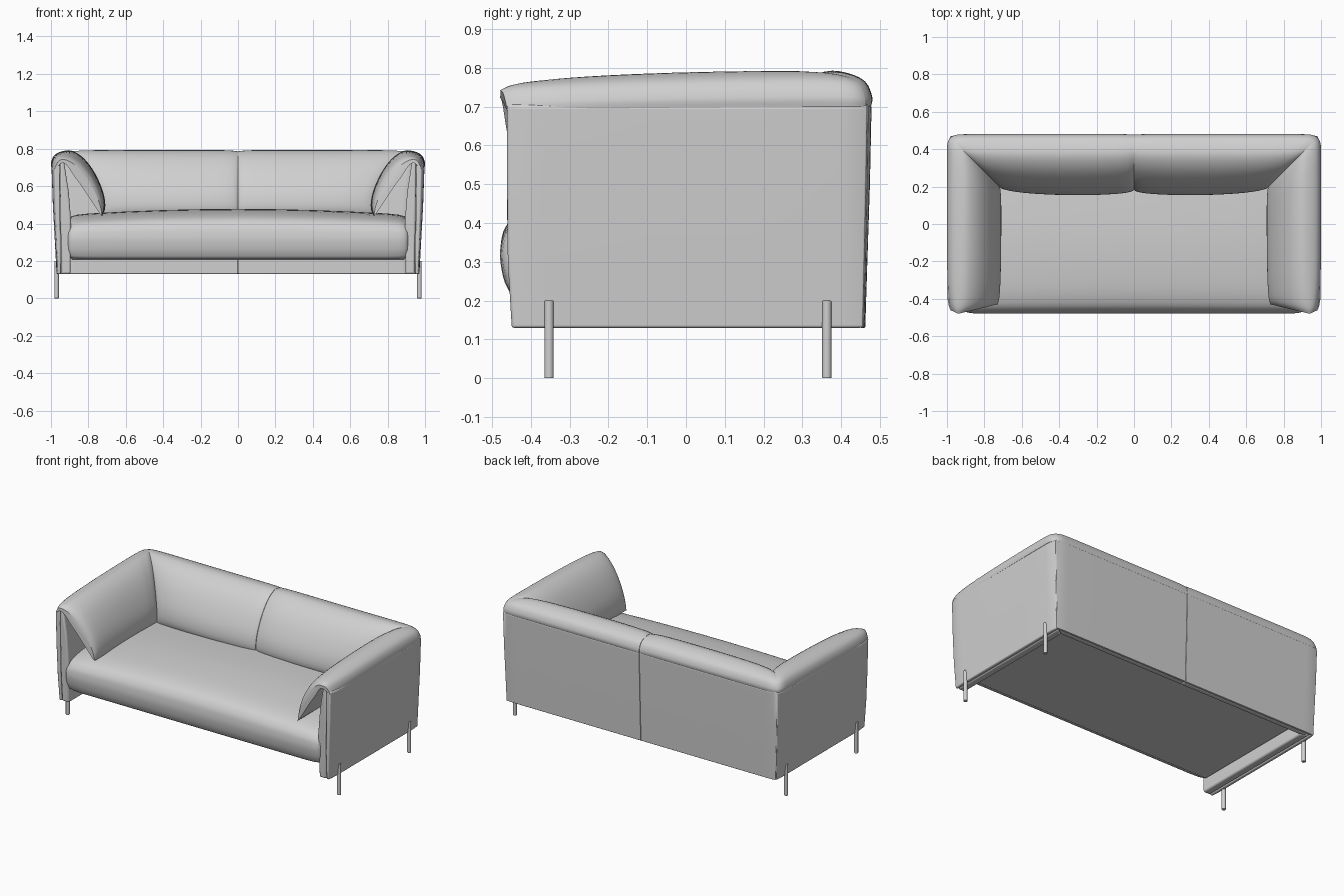
import bpy, bmesh, math
from mathutils import Vector

cube = bpy.data.objects.get("Cube")
if cube:
    bpy.data.objects.remove(cube, do_unlink=True)

fabric = bpy.data.materials.new("light_grey")
fabric.use_nodes = True
GREY = (0.63, 0.63, 0.63, 1)
fabric.diffuse_color = GREY
fabric.node_tree.nodes["Principled BSDF"].inputs["Base Color"].default_value = GREY
parts = []


def finish(name, bm, bevel=0, segments=3):
    bmesh.ops.recalc_face_normals(bm, faces=bm.faces)
    mesh = bpy.data.meshes.new(name)
    bm.to_mesh(mesh)
    bm.free()
    mesh.materials.append(fabric)
    obj = bpy.data.objects.new(name, mesh)
    bpy.context.collection.objects.link(obj)
    if bevel:
        mod = obj.modifiers.new("rounded_edges", 'BEVEL')
        mod.width = bevel
        mod.segments = segments
        mod.limit_method = 'ANGLE'
        mod.angle_limit = math.radians(40)
    parts.append(obj)


def spline(points, count):
    """Evenly sampled smooth curve through 2D points."""
    p = [Vector(q) for q in points]
    p = [2 * p[0] - p[1]] + p + [2 * p[-1] - p[-2]]
    out = []
    for i in range(count):
        f = i / (count - 1) * (len(p) - 3)
        k = min(int(f), len(p) - 4)
        t = f - k
        a, b, c, d = p[k:k + 4]
        out.append(0.5 * (2 * b + (c - a) * t + (2 * a - 5 * b + 4 * c - d) * t * t
                          + (3 * b - a - 3 * c + d) * t ** 3))
    return out


def loft(name, rings, bevel=0):
    """Skin closed rings of points and cap both ends."""
    bm = bmesh.new()
    loops = [[bm.verts.new(p) for p in ring] for ring in rings]
    n = len(loops[0])
    for a, b in zip(loops, loops[1:]):
        for i in range(n):
            j = (i + 1) % n
            bm.faces.new((a[i], a[j], b[j], b[i]))
    bm.faces.new(loops[0])
    bm.faces.new(loops[-1])
    finish(name, bm, bevel)


def box(name, low, high, bevel):
    rings = [[(x, low[1], low[2]), (x, high[1], low[2]),
              (x, high[1], high[2]), (x, low[1], high[2])] for x in (low[0], high[0])]
    loft(name, rings, bevel)


# Cushion section: inset from the outside against height
UPPER = spline([(.003, .70), (0, .725), (.017, .765), (.06, .787), (.11, .79), (.17, .755),
                (.223, .69), (.263, .612), (.285, .545), (.29, .483), (.275, .44)], 31)
LOWER = spline([(.006, .70), (.07, .735), (.13, .65), (.2, .545), (.272, .437)], 31)


def cushion_section(puff):
    top = [low.lerp(up, puff) for up, low in zip(UPPER, LOWER)]
    return top + LOWER[-2:0:-1]


def soften(d, s, reach):
    """Round off the outer corner where arm and back meet."""
    return d + .016 * max(0, 1 - s / .08) ** 2 * max(0, 1 - d / reach)


def arm_cushion(name, side):
    rings = []
    for s, puff in spline([(0, .87), (.03, .93), (.08, .97), (.18, 1), (.5, .99), (.75, .94),
                           (.9, .85), (.97, .72), (1, .5)], 33):
        ring = []
        for d, z in cushion_section(puff):
            outer = max(0, .06 - d)
            front = -.48 + .24 * max(0, d - .06) + .35 * outer
            inset = soften(d, s, .12)
            y = (.48 - inset) * (1 - s) + front * s
            drop = .018 * s * s * max(0, z - .6) / .19
            ring.append((side * (1 - inset - .25 * outer * s ** 14), y, z - drop))
        rings.append(ring)
    loft(name, rings)


def back_cushion(name, side):
    rings = []
    for s, puff in spline([(0, .87), (.03, .93), (.08, .97), (.2, 1), (.5, 1), (.85, 1),
                           (.95, .98), (1, .93)], 33):
        s = min(max(s, 0), 1)
        bulge = 1 + .04 * s + .1 * math.sqrt(abs(math.sin(math.pi * s)))
        ring = []
        for d, z in cushion_section(puff):
            inset = soften(d, s, .12)
            x = (1 - inset) * (1 - s) + .001 * s
            ring.append((side * x, .48 - inset * bulge, z))
        rings.append(ring)
    loft(name, rings)


# Upright panels: outer sheet and inner pad, as inset and height
SHEET = [(.03, .13), (.021, .3), (.01, .5), (.003, .7), (.045, .73),
         (.048, .5), (.051, .3), (.053, .13)]
PAD = [(.055, .13), (.053, .3), (.05, .5), (.048, .735), (.07, .73),
       (.095, .57), (.107, .42), (.105, .13)]
STEPS = [0, .02, .04, .06, .08, .3, .6, .9, .94, .97, 1]


def arm_panel(name, side, section, bevel):
    rings = []
    for s in STEPS:
        ring = []
        for d, z in section:
            inset = soften(soften(d, s, .05), 1 - s, .05)
            front = -.449 - .012 * min(1, (z - .13) / .2)
            y = (.48 - .6 * soften(d, 0, .05)) * (1 - s) + front * s
            ring.append((side * (1 - inset), y, z))
        rings.append(ring)
    loft(name, rings, bevel)


def back_panel(name, side, section, bevel):
    rings = []
    for s in STEPS[:-3]:
        s /= .9
        ring = []
        for d, z in section:
            x = (1 - soften(d, 0, .05)) * (1 - s) + .0005 * s
            ring.append((side * x, .48 - .6 * soften(d, s, .05), z))
        rings.append(ring)
    loft(name, rings, bevel)


def leg(name, x, y):
    bm = bmesh.new()
    bmesh.ops.create_cone(bm, cap_ends=True, segments=20, radius1=.012, radius2=.012, depth=.2)
    bmesh.ops.translate(bm, verts=bm.verts, vec=(x, y, .1))
    finish(name, bm, .002, 2)


for word, side in (("left", 1), ("right", -1)):
    arm_cushion(word + "_arm_cushion", side)
    back_cushion(word + "_back_cushion", side)
    arm_panel(word + "_arm_outer_panel", side, SHEET, .006)
    arm_panel(word + "_arm_inner_pad", side, PAD, .01)
    back_panel(word + "_back_outer_panel", side, SHEET, .003)
    back_panel(word + "_back_inner_pad", side, PAD, .006)
    leg(word + "_front_leg", side * .97, -.353)
    leg(word + "_back_leg", side * .97, .363)

# Seat cushion: side profile swept across, crowned, with rounded ends
SEAT = spline([(.3, .21), (0, .21), (-.3, .21), (-.43, .21), (-.462, .236), (-.477, .29),
               (-.478, .34), (-.465, .39), (-.42, .433), (-.3, .462), (-.05, .478), (.3, .465)], 45)
half = [(.91, .78), (.905, .88), (.89, .95), (.86, .985), (.8, 1), (.6, 1), (.4, 1), (.2, 1)]
stations = [(-x, s) for x, s in half] + [(0, 1)] + half[::-1]
rings = []
for x, s in stations:
    crown = .025 * (x / .8) ** 2
    rings.append([(x, y * (1 - .25 * (1 - s)),
                   .31 + (z - .31) * s - crown * max(0, (z - .31) / .17)) for y, z in SEAT])
loft("seat_cushion", rings)

# Flat board under the seat, raised above the panel bottoms
box("underside_board", (-.89, -.42, .205), (.89, .42, .23), .004)

bpy.ops.object.select_all(action='DESELECT')
for obj in parts:
    obj.select_set(True)
bpy.context.view_layer.objects.active = parts[0]
bpy.ops.object.shade_smooth_by_angle(angle=math.radians(40))
